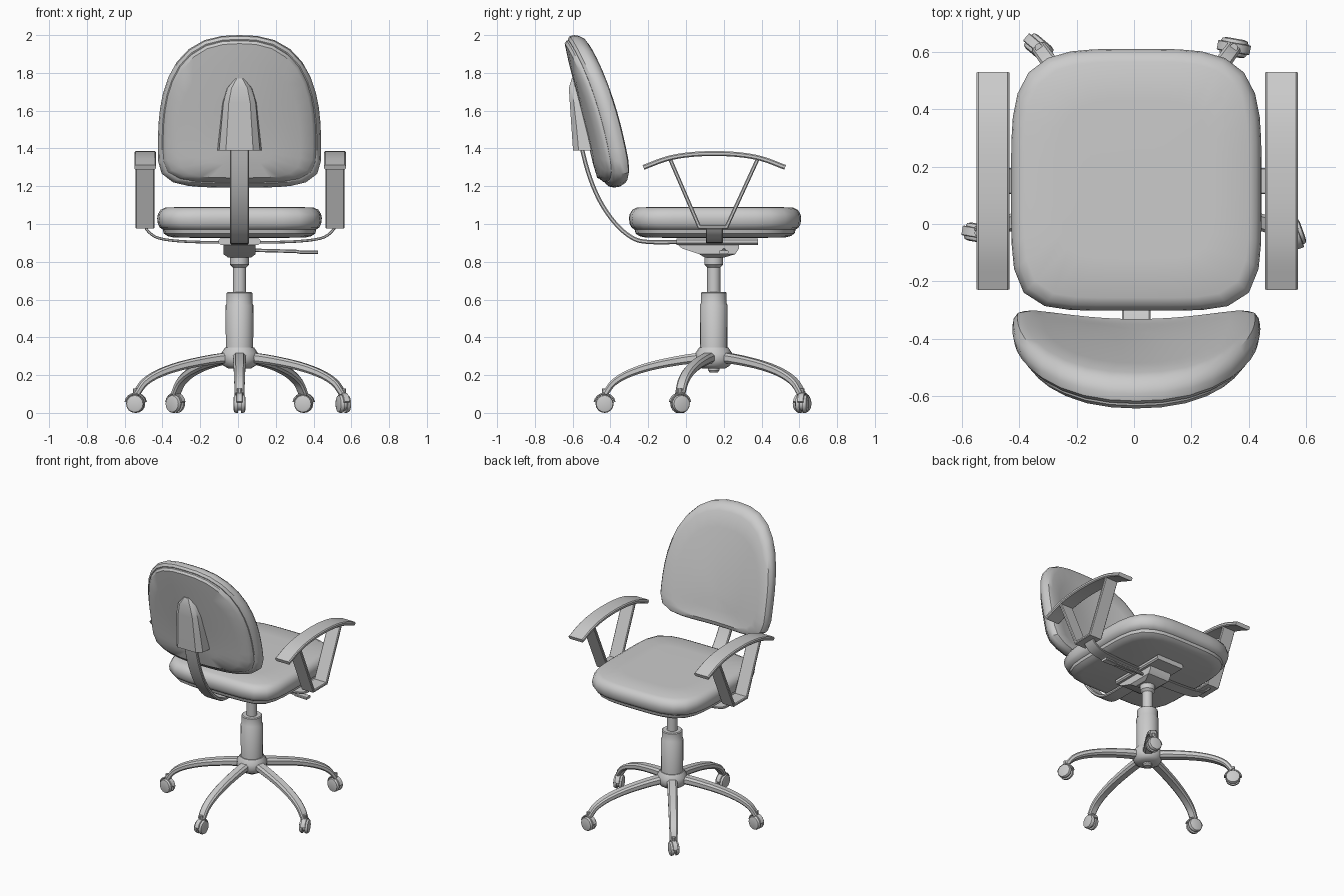
import bpy, bmesh
from math import sin, cos, pi, radians
from mathutils import Vector, Matrix

if "Cube" in bpy.data.objects:
    bpy.data.objects.remove(bpy.data.objects["Cube"])

CX, CY = 0.008, 0.147          # column axis


def loft(name, rings, M=Matrix(), angle=35):
    """Skin a list of equal-length closed rings and cap both ends."""
    bm = bmesh.new()
    vs = [[bm.verts.new(M @ Vector(p)) for p in r] for r in rings]
    n = len(rings[0])
    for a, b in zip(vs, vs[1:]):
        for i in range(n):
            j = (i + 1) % n
            bm.faces.new((a[i], a[j], b[j], b[i]))
    bm.faces.new(vs[0][::-1])
    bm.faces.new(vs[-1])
    bmesh.ops.recalc_face_normals(bm, faces=bm.faces)
    me = bpy.data.meshes.new(name)
    bm.to_mesh(me)
    bm.free()
    me.polygons.foreach_set("use_smooth", [True] * len(me.polygons))
    me.set_sharp_from_angle(angle=radians(angle))
    ob = bpy.data.objects.new(name, me)
    bpy.context.collection.objects.link(ob)
    return ob


def lathe(name, profile, M, n=20):
    """Revolve (radius, height) points around local z."""
    return loft(name, [[(r * cos(2 * pi * i / n), r * sin(2 * pi * i / n), h)
                        for i in range(n)] for r, h in profile], M)


def smooth(pts, k=4):
    """Catmull-Rom curve through 2D points."""
    P = [Vector(p) for p in pts]
    P = [2 * P[0] - P[1]] + P + [2 * P[-1] - P[-2]]
    out = []
    for a, b, c, d in zip(P, P[1:], P[2:], P[3:]):
        for i in range(k):
            t = i / k
            out.append(0.5 * (2 * b + (c - a) * t + (2 * a - 5 * b + 4 * c - d) * t * t
                              + (3 * b - a - 3 * c + d) * t ** 3))
    return out + [P[-2]]


def sweep(name, path, width, thick, origin, ang):
    """Chamfered flat bar along a (u, z) path; u points along angle ang."""
    P = [Vector(p) for p in path]
    N = len(P)
    lerp = lambda v, t: v[0] + (v[1] - v[0]) * t if isinstance(v, tuple) else v
    u, w = Vector((cos(ang), sin(ang), 0)), Vector((-sin(ang), cos(ang), 0))
    rings = []
    for i, p in enumerate(P):
        t0 = (P[i] - P[i - 1]).normalized() if i else (P[1] - P[0]).normalized()
        t1 = (P[i + 1] - P[i]).normalized() if i < N - 1 else t0
        t = (t0 + t1).normalized()
        nrm = Vector((-t.y, t.x)) / max(t.dot(t0), 0.4)
        a, b = lerp(width, i / (N - 1)) / 2, lerp(thick, i / (N - 1)) / 2
        c = b * 0.5
        sec = [(a, b - c), (a - c, b), (c - a, b), (-a, b - c),
               (-a, c - b), (c - a, -b), (a - c, -b), (a, c - b)]
        ring = []
        for x, y in sec:
            q = p + nrm * y
            ring.append(Vector(origin) + u * q.x + w * x + Vector((0, 0, q.y)))
        rings.append(ring)
    return loft(name, rings)


def pad(name, dims, rings, place, n=40):
    """Cushion from squarish outlines: rings are (inset, scale, depth)."""
    a0, top, n_top, bot, n_bot = dims
    out = []
    for d, s, h in rings:
        ring = []
        for i in range(n):
            c, si = cos(2 * pi * i / n), sin(2 * pi * i / n)
            b, e = (top, n_top) if si >= 0 else (bot, n_bot)
            a, b = a0 * s - d, b * s - d
            r = (abs(c / a) ** e + abs(si / b) ** e) ** (-1 / e)
            ring.append(place(r * c, r * si, h))
        out.append(ring)
    return loft(name, out)


# seat cushion and the shell under it
seat_dims = (0.436, 0.457, 4, 0.455, 5.5)
seat_at = lambda x, y, h: (CX + x, 0.153 + y, h)
pad("seat_cushion", seat_dims,
    [(0, .1, 1.09), (0, .6, 1.09), (.045, 1, 1.088), (.018, 1, 1.075), (.004, 1, 1.052), (0, 1, 1.03),
     (.004, 1, 1.0), (.015, 1, .98), (.04, 1, .965), (0, .1, .965)], seat_at)
pad("seat_shell", seat_dims,
    [(0, .1, .97), (.03, 1, .97), (.035, 1, .95), (.055, 1, .936), (.09, 1, .928), (0, .1, .925)], seat_at)


# backrest: curved sideways and leaning back
def back_at(x, z, h):
    t = z + 1.4 - 1.25
    return (CX + x, -0.278 - .17 * t - .13 * t * t - .055 * (1 - (x / .43) ** 2) - h, 1.4 + z)


back_dims = (0.432, 0.6, 2.6, 0.207, 4)
pad("backrest_cushion", back_dims,
    [(0, .1, .005), (0, .4, .004), (0, .75, .002), (.045, 1, 0), (.018, 1, .012), (.004, 1, .035),
     (0, 1, .058), (.006, 1, .085), (.022, 1, .1), (0, .7, .1), (0, .1, .1)], back_at)
pad("backrest_shell", back_dims,
    [(0, .1, .09), (.025, 1, .09), (.03, 1, .11), (.045, 1, .125),
     (0, .75, .138), (0, .4, .147), (0, .1, .15)], back_at)

# bracket cover on the rear of the backrest
loft("backrest_bracket",
     [[(CX - w, yf, z), (CX + w, yf, z), (CX + w * .9, (yf + yb * 3) / 4, z),
       (CX + w * .6, yb, z), (CX - w * .6, yb, z), (CX - w * .9, (yf + yb * 3) / 4, z)]
      for z, w, yf, yb in [(1.39, .12, -.48, -.598), (1.52, .107, -.5, -.607), (1.64, .095, -.53, -.615),
                           (1.72, .07, -.55, -.62), (1.77, .025, -.57, -.605)]])

# bent strap joining seat and backrest
sweep("backrest_strap", smooth([(.2, .905), (0, .905), (-.2, .905), (-.29, .93), (-.38, 1.01),
                                (-.46, 1.13), (-.52, 1.28), (-.565, 1.46)]),
      .1, .022, (CX, 0, 0), pi / 2)

# armrests: arched pad and V support on each side, one bar under the seat
for side, s in (("left", -1), ("right", 1)):
    x = .011 + s * .5025
    sweep(side + "_arm_pad", smooth([(-.225, 1.3), (-.1, 1.346), (.02, 1.367), (.15, 1.373),
                                     (.28, 1.367), (.4, 1.346), (.525, 1.3)]),
          .115, .026, (x, 0, 0), pi / 2)
    sweep(side + "_arm_support", [(-.085, 1.345), (.07, .985), (.215, .985), (.38, 1.345)],
          .1, .02, (x, 0, 0), pi / 2)
half = [(.5, .978), (.475, .95), (.43, .925), (.33, .91), (.15, .903)]
sweep("arm_bar", smooth([(-u, z) for u, z in half] + half[::-1], 3), .09, .014, (.011, .15, 0), 0)

# tilt mechanism and height lever
sweep("mechanism_plate", [(-.05, .907), (.38, .907)], .22, .034, (CX, 0, 0), pi / 2)
loft("mechanism_box", [[(CX - w, y0, z), (CX + w, y0, z), (CX + w, y1, z), (CX - w, y1, z)]
                       for z, w, y0, y1 in [(.822, .06, .1, .2), (.84, .085, .07, .26),
                                            (.87, .085, -.02, .28), (.895, .085, -.05, .28)]])
sweep("height_lever", [(.04, .862), (.3, .855), (.32, .851), (.415, .851)],
      (.016, .05), .018, (CX, .2, 0), 0)

# gas column and hub
base = Matrix.Translation((CX, CY, 0))
lathe("column_rod", [(.035, .6), (.035, .77), (.05, .785), (.05, .83)], base)
lathe("column_sleeve", [(.072, .3), (.074, .57), (.068, .58), (.068, .635), (.062, .64)], base)
lathe("base_hub", [(.06, .235), (.085, .25), (.1, .28), (.098, .315), (.078, .345)], base)
lathe("column_foot", [(.022, .215), (.03, .225), (.03, .25)], base)

# five arched legs with swivelling twin-wheel casters
leg_path = smooth([(.05, .295), (.18, .278), (.33, .248), (.45, .208), (.53, .16), (.575, .1)])
arc = [(.054 * cos(a), .048 + .054 * sin(a)) for a in [radians(10 + 20 * i) for i in range(9)]]
for i, roll in enumerate((90, 110, -10, 140, 170)):
    a = radians(-90 + 72 * i)
    r = radians(roll)
    k = f"_{i + 1}"
    sweep("base_leg" + k, leg_path, (.07, .052), (.055, .03), (CX, CY, 0), a)
    tip = Vector((CX + .578 * cos(a), CY + .578 * sin(a), 0))
    hub = Matrix.Translation(tip + Vector((0, 0, .048)))
    M = hub @ Matrix.Rotation(r, 4, 'Z') @ Matrix.Rotation(pi / 2, 4, 'X')
    lathe("caster_wheels" + k, [(.03, -.032), (.044, -.028), (.048, -.02), (.048, -.008), (.036, -.008),
                                (.036, .008), (.048, .008), (.048, .02), (.044, .028), (.03, .032)], M, 16)
    sweep("caster_hood" + k, arc, .034, .01, tip, r)
    lathe("caster_stem" + k, [(.014, .09), (.014, .13)], Matrix.Translation(tip), 10)
